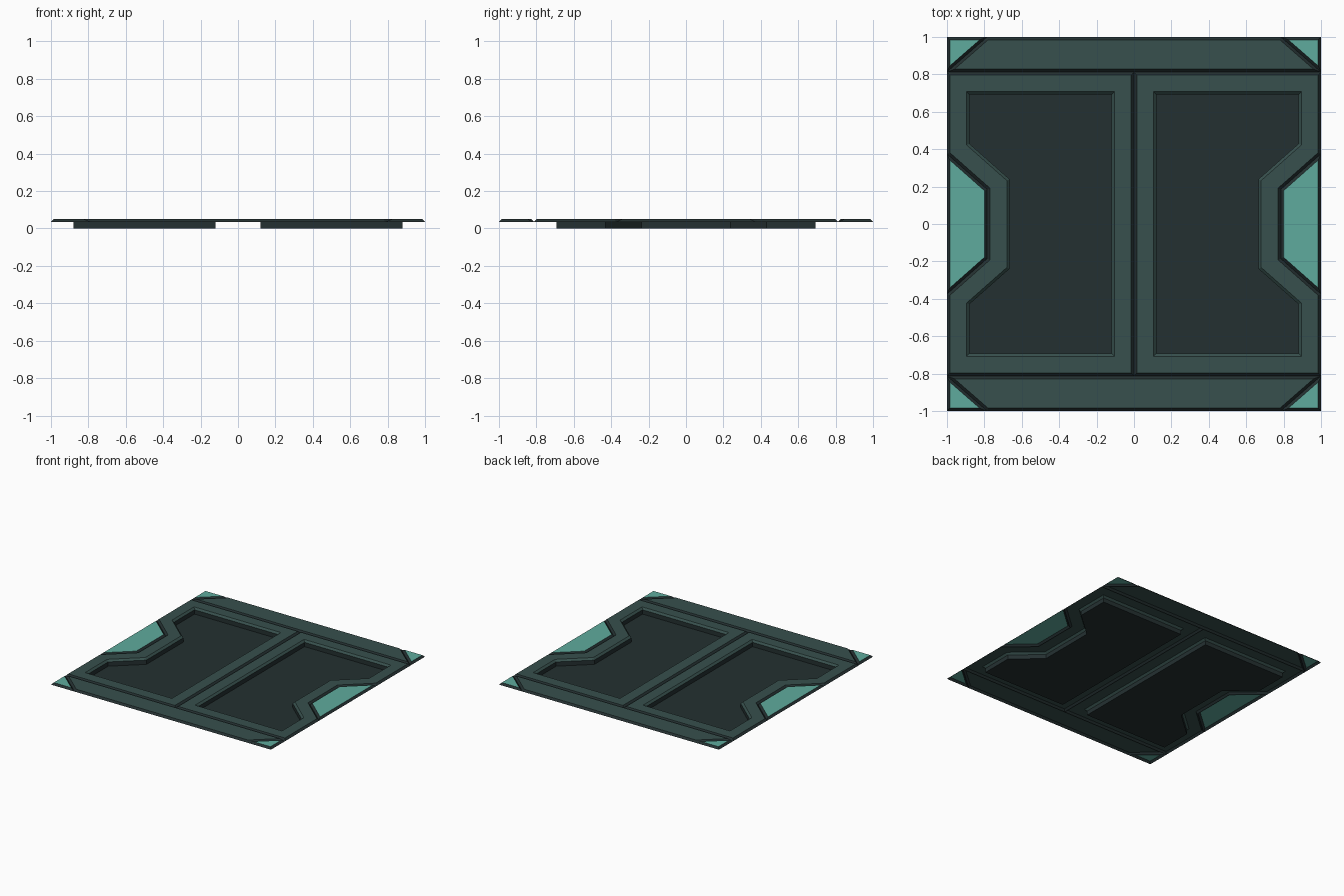
import bpy
from mathutils import Vector

if "Cube" in bpy.data.objects:
    bpy.data.objects.remove(bpy.data.objects["Cube"])


def material(name, rgb):
    def lin(c):
        c /= 255
        return c / 12.92 if c <= 0.04045 else ((c + 0.055) / 1.055) ** 2.4
    m = bpy.data.materials.new(name)
    m.diffuse_color = (*[lin(c) for c in rgb], 1)
    m.use_nodes = True
    m.node_tree.nodes["Principled BSDF"].inputs["Base Color"].default_value = m.diffuse_color
    return m


DARK = material("dark slate", (36, 48, 49))
GREEN = material("grey green", (55, 80, 77))
TEAL = material("teal accent", (95, 171, 157))


def inset(pts, d):
    """Mitred inward offset of a counter-clockwise outline."""
    out = []
    n = len(pts)
    for i in range(n):
        p = Vector(pts[i])
        a = (p - Vector(pts[i - 1])).normalized()
        b = (Vector(pts[(i + 1) % n]) - p).normalized()
        na, nb = Vector((-a.y, a.x)), Vector((-b.y, b.x))
        out.append(p + (na + nb) * d / (1 + na.dot(nb)))
    return out


def plate(name, outline, levels, cap, sx=1, sy=1):
    """Open shell of stacked rings; levels = (inset, z, material of band leading here)."""
    pts = [(x * sx, y * sy) for x, y in outline]
    if sx * sy < 0:
        pts.reverse()
    n = len(pts)
    mats = [DARK, GREEN, TEAL]
    verts, faces, idx = [], [], []
    for k, (d, z, m) in enumerate(levels):
        verts += [(p[0], p[1], z) for p in inset(pts, d)]
        if k:
            for i in range(n):
                j = (i + 1) % n
                lo, hi = (k - 1) * n, k * n
                faces.append((lo + i, lo + j, hi + j, hi + i))
                idx.append(mats.index(m))
    faces.append(tuple(range(len(verts) - n, len(verts))))
    idx.append(mats.index(cap))
    me = bpy.data.meshes.new(name)
    me.from_pydata(verts, [], faces)
    for m in mats:
        me.materials.append(m)
    me.polygons.foreach_set("material_index", idx)
    me.update()
    ob = bpy.data.objects.new(name, me)
    bpy.context.collection.objects.link(ob)


LOW, TOP, B = 0.035, 0.05, 0.015
Y = 0.8125            # groove between doors and end strips
NX, NI, NO = 0.785, 0.185, 0.375   # side notch

flat = [(0, LOW, None), (B, TOP, DARK)]
recessed = flat + [(0.105, TOP, GREEN), (0.12, LOW, GREEN), (0.12, 0, DARK)]

# Large recessed panels and their side accents
door = [(0, -Y), (1, -Y), (1, -NO), (NX, -NI), (NX, NI), (1, NO), (1, Y), (0, Y)]
accent = [(1, -NO), (1, NO), (NX, NI), (NX, -NI)]
for sx, side in ((-1, "left"), (1, "right")):
    plate(f"{side}_recessed_panel", door, recessed, DARK, sx)
    plate(f"{side}_accent", accent, flat, TEAL, sx)

# End strips with corner accents
strip = [(-1, Y), (1, Y), (NX, 1), (-NX, 1)]
corner = [(1, Y), (1, 1), (NX, 1)]
for sy, end in ((-1, "front"), (1, "back")):
    plate(f"{end}_strip", strip, flat, GREEN, 1, sy)
    for sx, side in ((-1, "left"), (1, "right")):
        plate(f"{end}_{side}_corner", corner, flat, TEAL, sx, sy)
